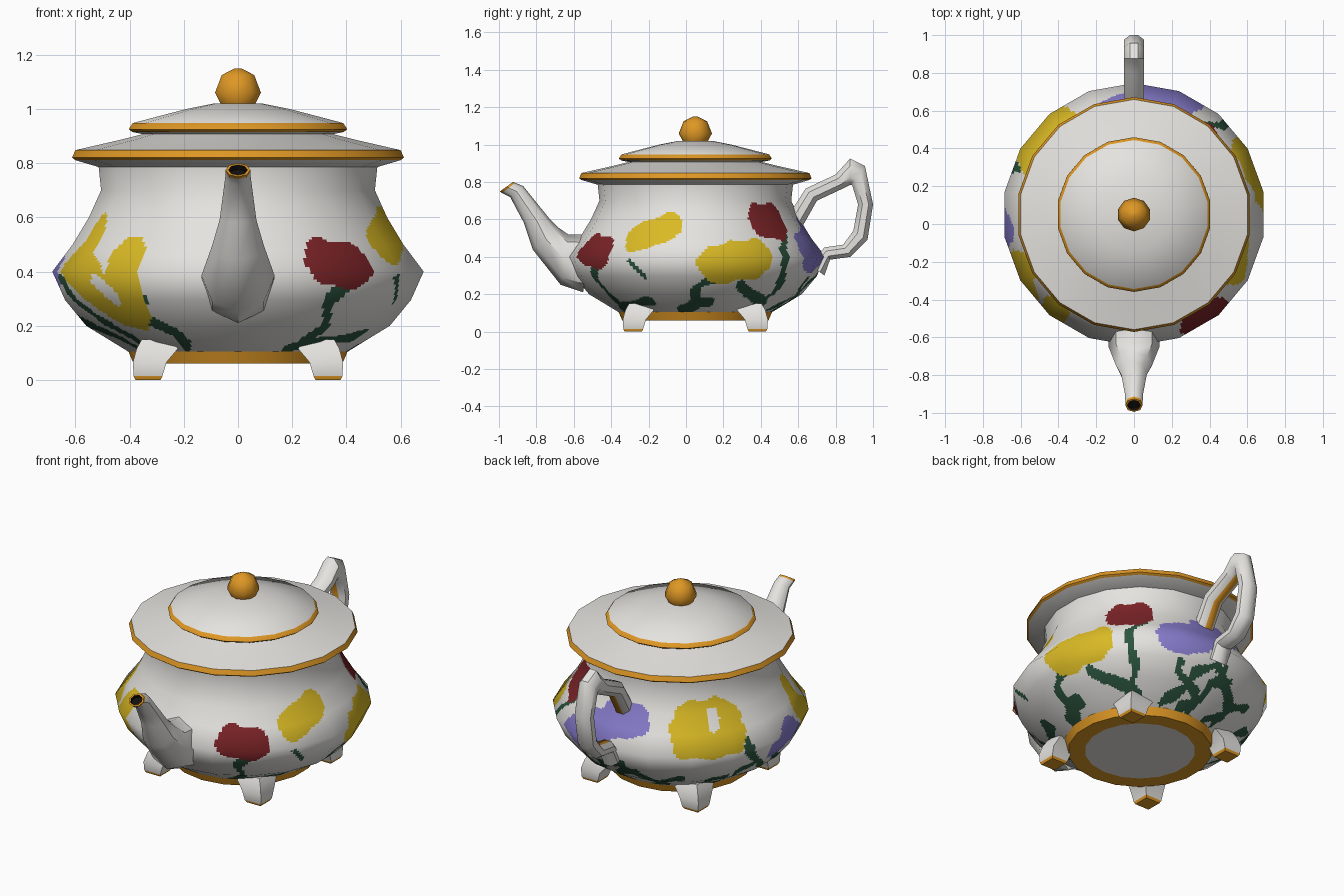
import bpy, bmesh, math
from mathutils import Vector

if "Cube" in bpy.data.objects:
    bpy.data.objects.remove(bpy.data.objects["Cube"])

COLOURS = {
    "white_glaze": (0.78, 0.77, 0.74), "gold_trim": (0.73, 0.31, 0.018),
    "yellow_paint": (0.70, 0.49, 0.018), "red_paint": (0.20, 0.017, 0.02),
    "green_paint": (0.025, 0.09, 0.048), "violet_paint": (0.24, 0.20, 0.60),
    "dark_opening": (0.006, 0.005, 0.004)}
MATS = []
for cname, rgb in COLOURS.items():
    m = bpy.data.materials.new(cname)
    m.diffuse_color = (*rgb, 1)
    m.use_nodes = True
    m.node_tree.nodes["Principled BSDF"].inputs["Base Color"].default_value = m.diffuse_color
    MATS.append(m)
WHITE, GOLD, YELLOW, RED, GREEN, VIOLET, DARK = range(7)
CY = 0.05                       # pot axis in y
SIDES = 18
K = 1 / math.cos(math.pi / SIDES)  # half width across flats -> corner radius


def loft(name, rings, bands, cap0=None, cap1=None, recalc=False, side=None, smooth=45):
    """Skin a list of rings; bands gives a material per gap, side = (column, material)."""
    bm = bmesh.new()
    vs = [[bm.verts.new(p) for p in ring] for ring in rings]
    n = len(rings[0])
    for i in range(len(rings) - 1):
        for j in range(n):
            k = (j + 1) % n
            f = bm.faces.new((vs[i][j], vs[i][k], vs[i + 1][k], vs[i + 1][j]))
            f.material_index = side[1] if side and j == side[0] else bands[i]
    if cap0 is not None:
        bm.faces.new(vs[0][::-1]).material_index = cap0
    if cap1 is not None:
        bm.faces.new(vs[-1]).material_index = cap1
    if recalc:
        bmesh.ops.recalc_face_normals(bm, faces=bm.faces)
    me = bpy.data.meshes.new(name)
    bm.to_mesh(me)
    bm.free()
    for m in MATS:
        me.materials.append(m)
    ob = bpy.data.objects.new(name, me)
    bpy.context.collection.objects.link(ob)
    if smooth:
        bpy.ops.object.select_all(action='DESELECT')
        ob.select_set(True)
        bpy.context.view_layer.objects.active = ob
        bpy.ops.object.shade_smooth_by_angle(angle=math.radians(smooth))
    return ob


def circle(w, z, n=SIDES, k=K):
    return [Vector((w * k * math.cos(t), CY + w * k * math.sin(t), z))
            for t in (math.pi / 2 + 2 * math.pi * j / n for j in range(n))]


def revolve(name, profile, bands, n=SIDES, k=K, **kw):
    return loft(name, [circle(w, z, n, k) for w, z in profile], bands, **kw)


def tube_ring(a, b, rx, offset=0.0, n=8):
    """Ring spanning side-view points a and b (y, z), half width rx in x."""
    a, b = Vector((0, *a)), Vector((0, *b))
    s = 1 / math.cos(offset)
    return [(a + b) / 2 + s * (Vector((rx, 0, 0)) * math.cos(t) + (a - b) / 2 * math.sin(t))
            for t in (offset + 2 * math.pi * j / n for j in range(n))]


# --- Painted decoration: angle in degrees from the front towards +x, and height ---
# Petals are round brush strokes: colour, half width, start angle/height, end angle/height
PETALS = [
    (YELLOW, .075, 60, .50, 76, .565), (YELLOW, .105, 101, .36, 118, .39),
    (YELLOW, .14, 222, .525, 236, .525), (YELLOW, .09, -65, .43, -45, .28),
    (YELLOW, .07, -40, .46, -39, .26), (YELLOW, .055, -63, .56, -62, .48),
    (RED, .085, 30, .44, 39, .42), (RED, .095, 130, .59, 139, .59),
    (VIOLET, .11, 158, .42, 170, .46), (VIOLET, .085, 175, .53, 190, .55),
    (VIOLET, .065, 267, .33, 278, .40),
    (WHITE, .035, 233, .54, 233, .59), (WHITE, .028, -51, .36, -45, .30),
    (GREEN, .012, 59, .375, 65, .29)]
# Vines grow from the base ring: tip angle, tip height, base angle
VINES = [(39, .36, 28), (62, .16, 25), (100, .28, 80), (99, .16, 82), (114, .26, 140), (141, .51, 131),
         (160, .27, 178), (182, .31, 155), (192, .27, 170), (186, .32, 205), (215, .23, 195),
         (240, .22, 222), (256, .28, 235), (249, .44, 265), (270, .27, 300), (286, .37, 308), (326, .29, 333)]


def wrap(a):
    return (a + 180) % 360 - 180


def near(a, z, width, path):
    """True if (a, z) lies within width of the polyline; degrees scaled to surface length."""
    pts = [Vector((wrap(p - a) * .0105, q - z)) for p, q in path]
    if abs(pts[0].x) > 1:
        return False
    for p, q in zip(pts, pts[1:]):
        d = q - p
        t = min(1, max(0, -p.dot(d) / d.length_squared))
        if (p + d * t).length < width:
            return True
    return False


def vine(tip, top, root):
    ts = [i / 6 for i in range(7)]
    return [(root + (tip - root) * t + 4 * math.sin(t * 2 * math.pi), .12 + (top - .12) * t) for t in ts]


VINE_PATHS = [vine(*v) for v in VINES]


def paint(a, z):
    colour = WHITE
    if z > .72:
        return colour
    if any(near(a, z, .022 + .007 * math.sin(z * 45 + a * .2), p) for p in VINE_PATHS):
        colour = GREEN
    wave = 1 + .09 * math.sin(a * .4 + z * 25) * math.cos(z * 32)
    for c, w, a0, z0, a1, z1 in PETALS:
        if near(a, z, w * wave, [(a0, z0), (a1, z1)]):
            colour = c
    return colour


# --- Body: 18-sided profile, finely divided so the flowers can be cut in ---
BODY = [(.405, .105), (.56, .20), (.638, .295), (.685, .40), (.61, .50), (.55, .60), (.505, .70), (.515, .795)]
SUB = 14
slopes = [Vector((z1 - z0, r0 - r1)).normalized() for (r0, z0), (r1, z1) in zip(BODY, BODY[1:])]
knots = [slopes[0]] + [(p + q).normalized() for p, q in zip(slopes, slopes[1:])] + [slopes[-1]]
rows = []
for i in range(len(BODY) - 1):
    p, q = Vector(BODY[i]), Vector(BODY[i + 1])
    steps = math.ceil((q - p).length / .011)
    rows += [(p.lerp(q, s / steps), knots[i].lerp(knots[i + 1], s / steps)) for s in range(steps)]
rows.append((Vector(BODY[-1]), knots[-1]))
rings, normals = [], []
for (w, z), nv in rows:
    c = circle(w, z)
    rings.append([c[j].lerp(c[(j + 1) % SIDES], s / SUB) for j in range(SIDES) for s in range(SUB)])
    for p in rings[-1]:
        d = Vector((p.x, p.y - CY, 0)).normalized() * nv.x
        normals.append(Vector((d.x, d.y, nv.y)).normalized())
body = loft("body", rings, [WHITE] * len(rings), smooth=0)
for f in body.data.polygons:
    f.use_smooth = True
    c = f.center
    f.material_index = paint(math.degrees(math.atan2(c.x, CY - c.y)), c.z)
body.data.normals_split_custom_set_from_vertices(normals)   # round shading over the flats

# --- Base ring, flared rim, lid and knob ---
revolve("base_ring", [(.295, .06), (.385, .06), (.405, .107)], [GOLD] * 2, cap0=WHITE)
revolve("flared_rim", [(.512, .785), (.60, .811), (.612, .82), (.60, .848), (.43, .887), (.34, .91)],
        [WHITE, GOLD, GOLD, WHITE, WHITE])
revolve("lid", [(.34, .905), (.39, .915), (.403, .925), (.388, .948), (.19, 1.0), (.09, 1.02)],
        [WHITE, GOLD, GOLD, WHITE, WHITE], cap1=WHITE)
revolve("lid_knob", [(.065, 1.015), (.089, 1.06), (.063, 1.125), (.012, 1.15)], [GOLD] * 3,
        n=10, k=1, cap1=GOLD, smooth=60)

# --- Spout: upper point, lower point, half width ---
SPOUT = [((-.50, .52), (-.55, .21), .135), ((-.63, .52), (-.67, .25), .135),
         ((-.68, .555), (-.82, .44), .095), ((-.727, .60), (-.866, .58), .068), ((-.87, .778), (-.94, .72), .047),
         ((-.913, .796), (-.983, .741), .046), ((-.925, .80), (-.995, .75), .046)]
rings = [tube_ring(*s) for s in SPOUT]
tip = sum(rings[-1], Vector()) / 8
inner = [tip.lerp(p, .76) for p in rings[-1]]
deep = [p + Vector((0, .012, -.017)) for p in inner]
loft("spout", rings + [inner, deep], [WHITE] * 5 + [GOLD, GOLD, DARK], cap0=WHITE, cap1=DARK, recalc=True)

# --- Handle: outer point, inner point; the inward face is gilded ---
HANDLE = [((.56, .64), (.61, .54)), ((.64, .765), (.70, .70)), ((.80, .84), (.845, .768)),
          ((.877, .925), (.878, .785)), ((.957, .885), (.888, .785)), ((1.0, .68), (.92, .68)),
          ((.97, .49), (.895, .54)), ((.88, .40), (.84, .465)), ((.77, .385), (.74, .45)), ((.74, .30), (.66, .36))]
loft("handle", [tube_ring(a, b, .052, math.pi / 8) for a, b in HANDLE], [WHITE] * 9,
     cap0=WHITE, cap1=WHITE, recalc=True, side=(5, GOLD))

# --- Four square tapered feet with gilded soles: centre offset, half width, height ---
FOOT = [(.332, .046, 0), (.332, .053, .014), (.326, .062, .065), (.298, .076, .115), (.30, .055, .15)]
for fy, end in ((-1, "front"), (1, "back")):
    for fx, sd in ((-1, "left"), (1, "right")):
        loft(f"{end}_{sd}_foot",
             [[Vector((fx * c + h * i, CY + fy * c + h * j, z)) for i, j in ((-1, -1), (1, -1), (1, 1), (-1, 1))]
              for c, h, z in FOOT], [GOLD, WHITE, WHITE, WHITE], cap0=GOLD, cap1=WHITE, recalc=True)
